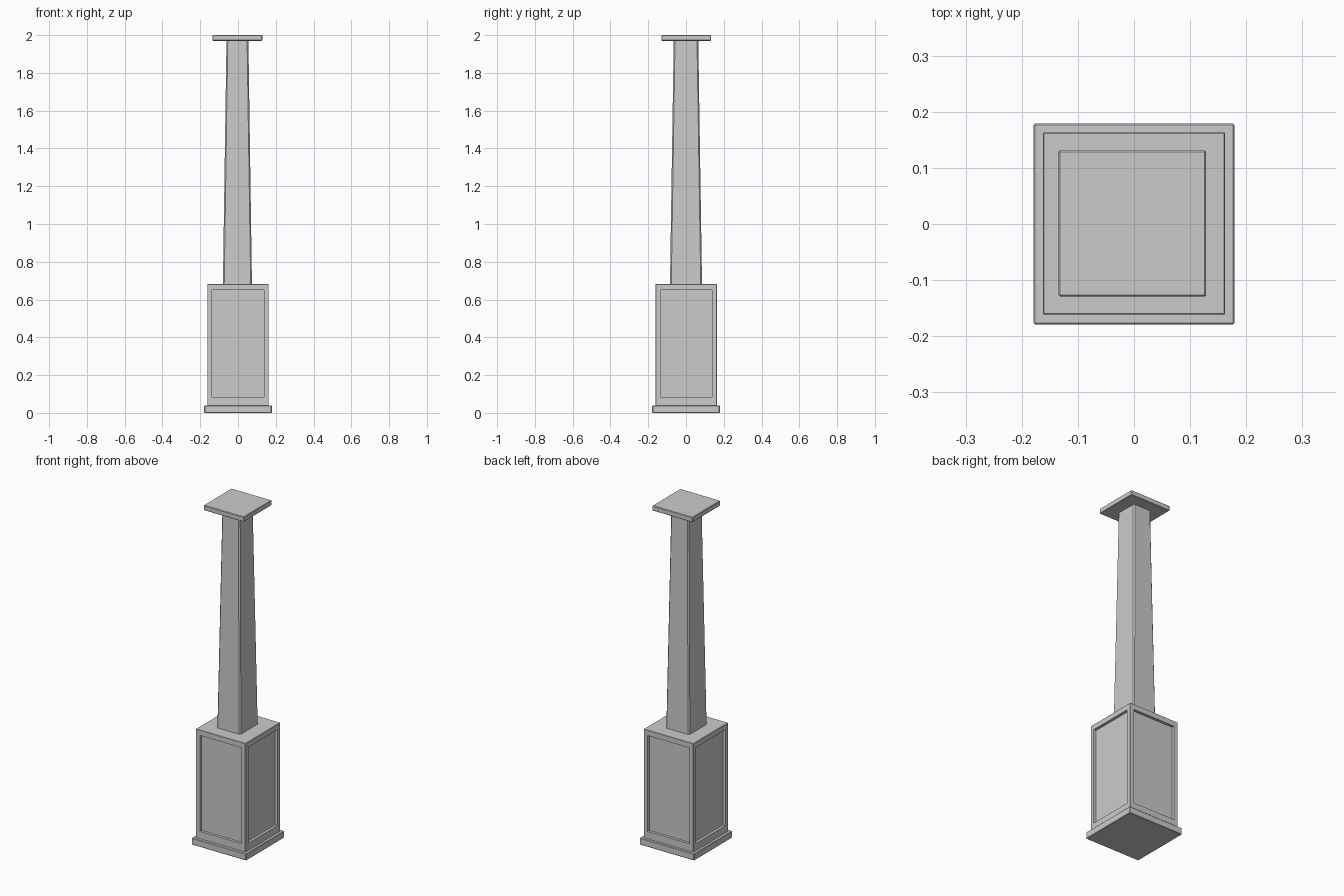
import bpy, bmesh
from mathutils import Vector

if "Cube" in bpy.data.objects:
    bpy.data.objects.remove(bpy.data.objects["Cube"])


def finish(name, bm):
    bmesh.ops.recalc_face_normals(bm, faces=bm.faces)
    mesh = bpy.data.meshes.new(name)
    bm.to_mesh(mesh)
    bm.free()
    obj = bpy.data.objects.new(name, mesh)
    bpy.context.collection.objects.link(obj)
    return obj


def block(center, lower, upper, z0, z1):
    """Rectangular block; lower and upper are (half x, half y) and may differ for a taper."""
    bm = bmesh.new()
    bmesh.ops.create_cube(bm, size=2)
    for v in bm.verts:
        half, z = (upper, z1) if v.co.z > 0 else (lower, z0)
        v.co = Vector((center[0] + v.co.x * half[0], center[1] + v.co.y * half[1], z))
    return bm


def bevel(bm, edges, width):
    bmesh.ops.bevel(bm, geom=edges, offset=width, segments=1, affect='EDGES', profile=0.5)


def upright_edges(bm):
    return [e for e in bm.edges if abs(e.verts[0].co.z - e.verts[1].co.z) > 0.01]


# Plinth slab
bm = block((0, 0), (0.179, 0.179), (0.179, 0.179), 0, 0.04)
bevel(bm, bm.edges[:], 0.003)
finish("base_plinth", bm)

# Pedestal with a recessed panel on each of its four sides
bm = block((0, 0.001), (0.1625, 0.1625), (0.1625, 0.1625), 0.038, 0.682)
outer_edges = bm.edges[:]
sides = [f for f in bm.faces if abs(f.normal.z) < 0.5]
bmesh.ops.inset_individual(bm, faces=sides, thickness=0.036)
for f in sides:
    normal = f.normal.copy()
    for v in f.verts:
        v.co.z = 0.65 if v.co.z > 0.36 else 0.083
    panel = bmesh.ops.extrude_discrete_faces(bm, faces=[f])["faces"][0]
    for v in panel.verts:
        v.co -= normal * 0.016
bevel(bm, outer_edges, 0.002)
finish("pedestal", bm)

# Tapered shaft with chamfered corners
bm = block((-0.003, 0), (0.077, 0.085), (0.058, 0.065), 0.675, 1.975)
bevel(bm, upright_edges(bm), 0.007)
finish("tapered_shaft", bm)

# Cap slab
bm = block((-0.003, 0.001), (0.1315, 0.1305), (0.1315, 0.1305), 1.97, 2.0)
bevel(bm, bm.edges[:], 0.003)
finish("cap_slab", bm)
